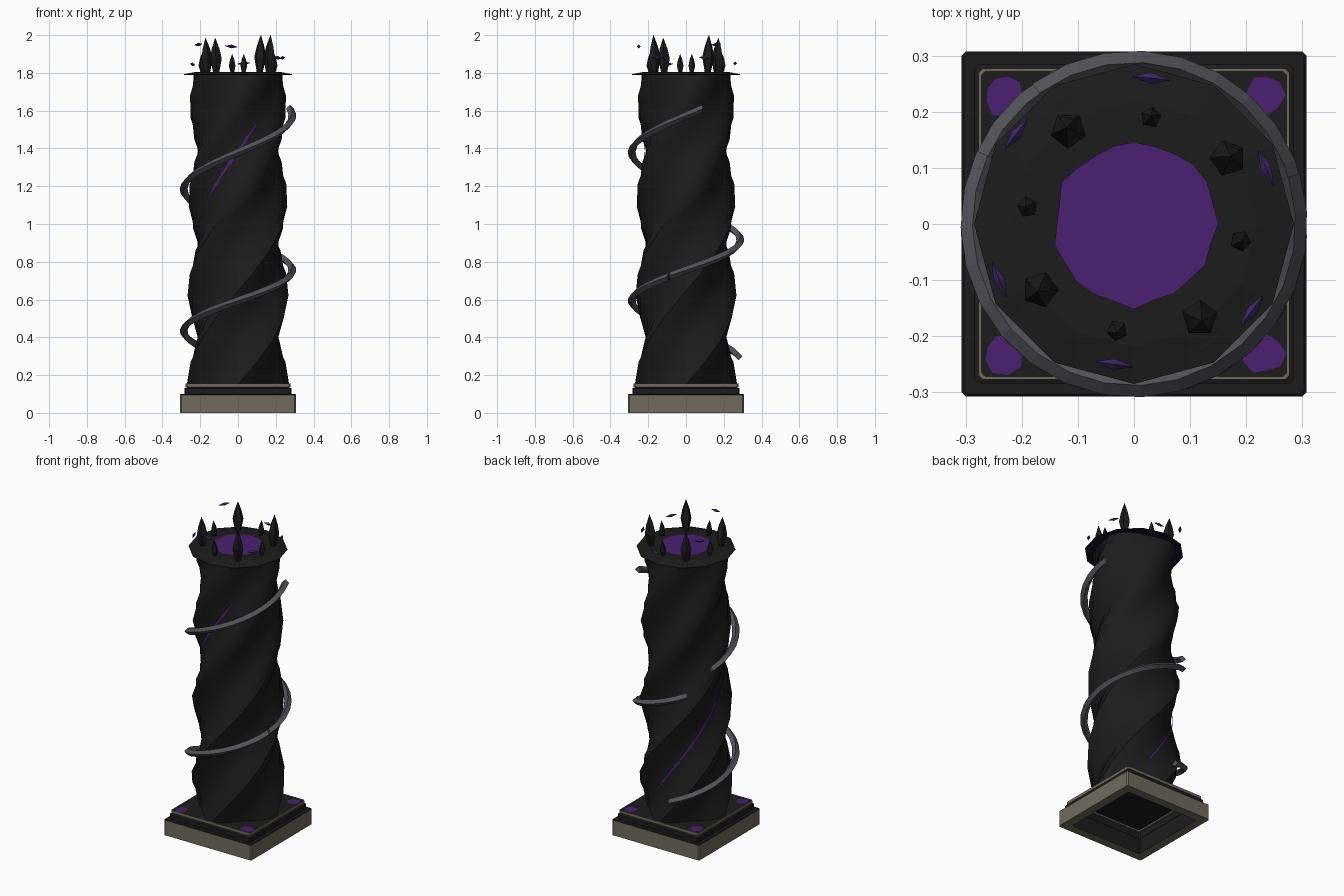
import bpy, bmesh, math, random
from mathutils import Vector, Matrix

if "Cube" in bpy.data.objects:
    bpy.data.objects.remove(bpy.data.objects["Cube"])
random.seed(4)

def mat(name, c):
    m = bpy.data.materials.new(name)
    m.diffuse_color = (*c, 1)
    m.use_nodes = True
    m.node_tree.nodes["Principled BSDF"].inputs["Base Color"].default_value = m.diffuse_color
    return m

DARK = mat("dark stone", (0.0115, 0.0115, 0.0115))
BEIGE = mat("weathered trim", (0.16, 0.145, 0.11))
PURPLE = mat("glowing purple", (0.068, 0.0145, 0.165))
INDIGO = mat("shard indigo", (0.045, 0.019, 0.13))
GREY = mat("grey metal", (0.085, 0.085, 0.098))
NAVY = mat("dark navy", (0.008, 0.007, 0.025))

def finish(name, bm, mats, smooth=None, normals=True):
    if normals:
        bmesh.ops.recalc_face_normals(bm, faces=bm.faces)
    me = bpy.data.meshes.new(name)
    bm.to_mesh(me)
    bm.free()
    ob = bpy.data.objects.new(name, me)
    bpy.context.collection.objects.link(ob)
    for m in mats:
        me.materials.append(m)
    if smooth:
        bpy.context.view_layer.objects.active = ob
        ob.select_set(True)
        bpy.ops.object.shade_smooth_by_angle(angle=math.radians(smooth))
        ob.select_set(False)
    return ob

def loft(bm, rings, caps=True, closed=False):
    """Skin a list of rings of points."""
    vs = [[bm.verts.new(p) for p in r] for r in rings]
    n = len(vs[0])
    pairs = list(zip(vs, vs[1:])) + ([(vs[-1], vs[0])] if closed else [])
    for a, b in pairs:
        for i in range(n):
            bm.faces.new((a[i], a[(i + 1) % n], b[(i + 1) % n], b[i]))
    if caps and not closed:
        bm.faces.new(vs[0])
        bm.faces.new(vs[-1])

def square(h, z, c=.007):
    """Square ring with clipped corners."""
    pts = []
    for k in range(4):
        rot = Matrix.Rotation(k * math.pi / 2, 3, 'Z')
        pts += [rot @ Vector((h, -h + c, z)), rot @ Vector((h, h - c, z))]
    return pts

def circle(r, z, n):
    return [(r * math.cos(2 * math.pi * i / n), r * math.sin(2 * math.pi * i / n), z) for i in range(n)]

# Plinth: hollow square frame, dark on top and inside
bm = bmesh.new()
loft(bm, [square(.252, 0), square(.307, 0), square(.307, .096), square(.303, .1), square(.252, .1)], closed=True)
bmesh.ops.recalc_face_normals(bm, faces=bm.faces)
for f in bm.faces:
    c = f.calc_center_median()
    inward = f.normal.x * c.x + f.normal.y * c.y < -.05
    f.material_index = 1 if f.normal.z > .4 or inward else 0
finish("plinth_frame", bm, [BEIGE, DARK])

# Second tier ring, top plate and thin trim
bm = bmesh.new()
loft(bm, [square(.25, .098), square(.284, .098), square(.284, .13), square(.27, .136), square(.25, .136)], closed=True)
finish("second_tier", bm, [DARK])
bm = bmesh.new()
loft(bm, [square(.272, .147), square(.272, .15)])
finish("tier_plate", bm, [DARK])
bm = bmesh.new()
loft(bm, [square(.24, .137), square(.277, .137), square(.277, .155), square(.272, .155), square(.272, .146),
          square(.24, .146)], closed=True)
finish("tier_trim", bm, [BEIGE])

# Purple patches on the plinth corners
bm = bmesh.new()
for sx in (-1, 1):
    for sy in (-1, 1):
        pts = []
        for i in range(9):
            a = 2 * math.pi * i / 9
            r = random.uniform(.03, .042)
            pts.append(bm.verts.new((sx * .232 + r * math.cos(a), sy * .23 + r * math.sin(a), .152)))
        bm.faces.new(pts)
finish("corner_patches", bm, [PURPLE])

# Twisted rounded-square column
Z0, Z1, TWIST = .15, 1.8, math.radians(182)

def column_point(a, z, off=0):
    t = (z - Z0) / (Z1 - Z0)
    p = a - TWIST * (z - Z0) - math.pi / 4
    n = 6 - 2.3 * t
    r = (.215 + .002 * t) * (abs(math.cos(p)) ** n + abs(math.sin(p)) ** n) ** (-1 / n) + off
    return Vector((r * math.cos(a), r * math.sin(a), z))

bm = bmesh.new()
rows, sides = 14, 24
rings = []
for j in range(rows + 1):
    z = Z0 + (Z1 - Z0) * j / rows
    rings.append([column_point(2 * math.pi * i / sides + TWIST * (z - Z0), z) for i in range(sides)])
loft(bm, rings)
finish("twisted_column", bm, [DARK], 50)

# Glowing cracks lying along one flat of the twist
def crack(name, za, zb):
    bm = bmesh.new()
    n, prev = 14, None
    for j in range(n + 1):
        t = j / n
        z = za + (zb - za) * t
        a = math.radians(45) + TWIST * (z - Z0)
        w = .05 * (.6 + .4 * math.sin(math.pi * t))
        row = [bm.verts.new(column_point(a + s * w, z, .005)) for s in (-1, 1)]
        if prev:
            bm.faces.new((prev[0], prev[1], row[1], row[0]))
        prev = row
    finish(name, bm, [PURPLE], normals=False)

crack("lower_crack", .3, 1.04)
crack("upper_crack", 1.13, 1.53)

# Broken spiral bands with a diamond section
def spiral(name, a0, a1, z0, z1, R=.288, r=.021, n=4):
    bm = bmesh.new()
    steps = max(6, round((a1 - a0) / 13))
    rings = []
    for j in range(steps + 1):
        t = j / steps
        a = math.radians(a0 + (a1 - a0) * t)
        out, up = Vector((math.cos(a), math.sin(a), 0)), Vector((0, 0, 1))
        c = out * R + up * (z0 + (z1 - z0) * t)
        rings.append([c + out * r * math.cos(2 * math.pi * k / n) + up * r * math.sin(2 * math.pi * k / n)
                      for k in range(n)])
    loft(bm, rings)
    finish(name, bm, [GREY])

spiral("spiral_lower", 105, 341, .3, .72)
spiral("spiral_middle", 342.5, 486, .725, .98)
spiral("spiral_upper", 155, 377, 1.13, 1.61)

# Overhanging capital, drooping slightly at the rim, navy underneath
bm = bmesh.new()
loft(bm, [circle(.225, 1.79, 12), circle(.285, 1.788, 12), circle(.285, 1.793, 12), circle(.22, 1.806, 12)])
bmesh.ops.recalc_face_normals(bm, faces=bm.faces)
for f in bm.faces:
    f.material_index = 1 if f.normal.z < -.3 else 0
finish("capital", bm, [DARK, NAVY])

# Purple pool with a ragged edge
bm = bmesh.new()
pts = []
for i in range(24):
    a, r = 2 * math.pi * i / 24, random.uniform(.137, .152)
    pts.append(bm.verts.new((r * math.cos(a), r * math.sin(a), 1.809)))
bm.faces.new(pts)
finish("pool", bm, [PURPLE])

# Crown of dark crystals, tall and short alternating
def crystal(name, ang, rad, top, w):
    bm = bmesh.new()
    h = top - 1.795
    loft(bm, [circle(w * s, h * t, 5) for s, t in ((.45, 0), (1, .42), (.65, .7), (.03, 1))])
    a = math.radians(ang)
    bm.transform(Matrix.Translation((rad * math.cos(a), rad * math.sin(a), 1.795)) @
                 Matrix.Rotation(a, 4, 'Z') @ Matrix.Rotation(math.radians(3), 4, 'Y'))
    finish(name, bm, [DARK])

for k in range(4):
    crystal(f"tall_crystal_{k}", 35 + 90 * k, .2, (2.0, 1.985, 1.985, 2.0)[k], .033)
    crystal(f"short_crystal_{k}", 81 + 90 * k, .19, 1.9, .019)

# Floating shards set tangentially around the crown
for k, (x, y, z) in enumerate([(.03, .26, 1.85), (-.21, .16, 1.95), (-.24, -.1, 1.845),
                               (-.035, -.25, 1.94), (.21, -.155, 1.88), (.235, .1, 1.88)]):
    bm = bmesh.new()
    loft(bm, [circle(r, h, 4) for r, h in ((.001, -.033), (.01, 0), (.001, .033))])
    bm.transform(Matrix.Translation((x, y, z)) @ Matrix.Rotation(math.atan2(y, x), 4, 'Z') @
                 Matrix.Rotation(math.radians(85), 4, 'X'))
    finish(f"floating_shard_{k}", bm, [INDIGO])
